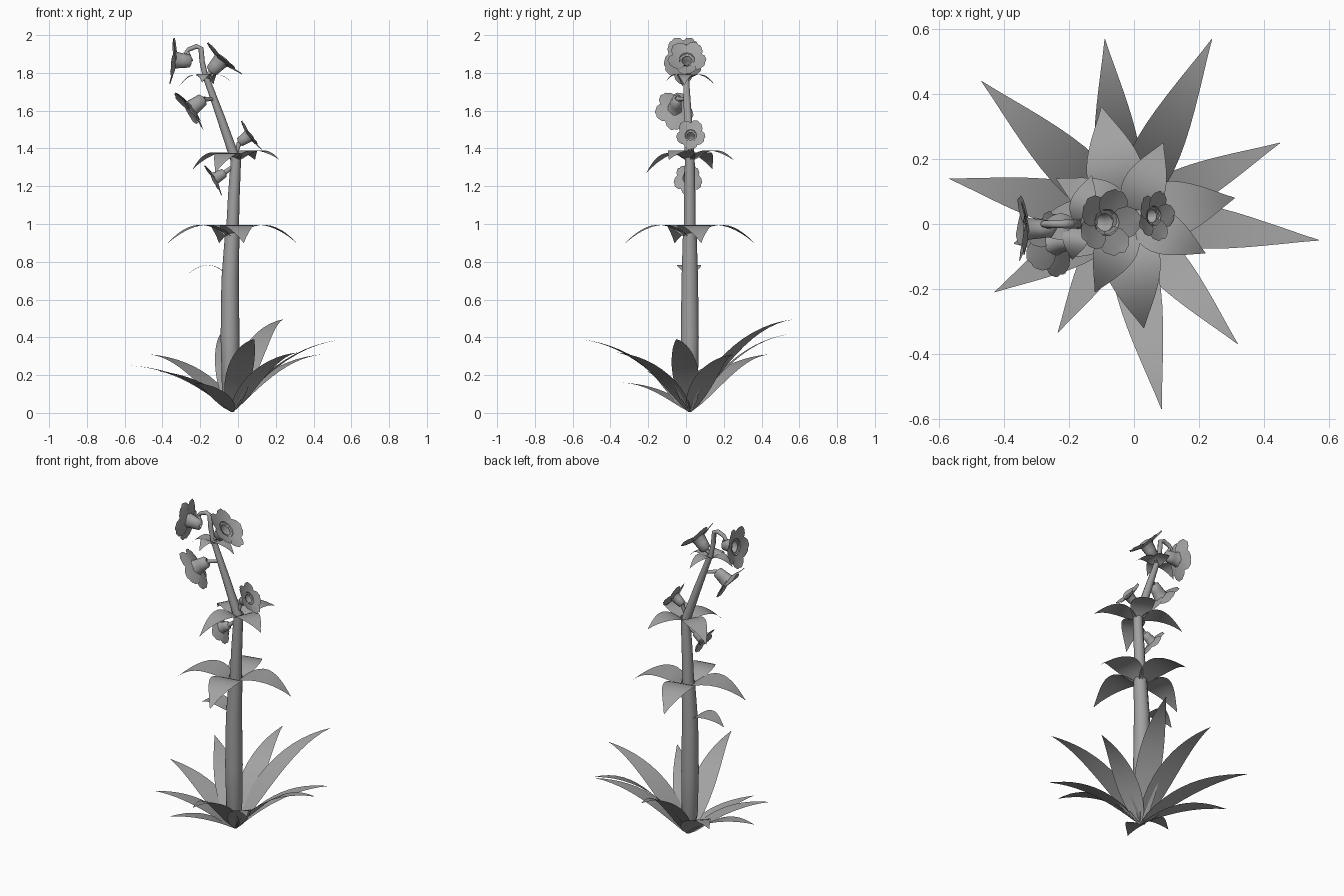
import bpy, math
from mathutils import Vector

old = bpy.data.objects.get("Cube")
if old:
    bpy.data.objects.remove(old, do_unlink=True)

grey = bpy.data.materials.new("plain grey")
grey.use_nodes = True
colour = (0.36, 0.36, 0.36, 1)
grey.diffuse_color = colour
grey.node_tree.nodes["Principled BSDF"].inputs["Base Color"].default_value = colour


def add_grid(name, rows, closed=False):
    """Skin a list of equally long point rows."""
    n = len(rows[0])
    faces = []
    for r in range(len(rows) - 1):
        for c in range(n if closed else n - 1):
            a, b = r * n + c, r * n + (c + 1) % n
            faces.append((a, b, b + n, a + n))
    mesh = bpy.data.meshes.new(name)
    mesh.from_pydata([p for row in rows for p in row], [], faces)
    mesh.materials.append(grey)
    mesh.shade_smooth()
    obj = bpy.data.objects.new(name, mesh)
    bpy.context.collection.objects.link(obj)
    return obj


def tube(name, path, sides=10):
    """Round tube through (x, y, z, radius) stations."""
    pts = [Vector(p[:3]) for p in path]
    rows = []
    for i, p in enumerate(pts):
        d = (pts[min(i + 1, len(pts) - 1)] - pts[max(i - 1, 0)]).normalized()
        u = d.cross(Vector((0, 1, 0))).normalized()
        v = d.cross(u)
        rows.append([p + path[i][3] * (u * math.cos(t) + v * math.sin(t))
                     for t in (math.tau * k / sides for k in range(sides))])
    return add_grid(name, rows, True)


def leaf(name, base, tip, ctrl_z, width, skew=0.8, reach=0.45, steps=12):
    """Flat pointed blade along an arched path; low skew puts the widest part near the base."""
    base, tip = Vector(base), Vector(tip)
    mid = base.lerp(tip, reach)
    mid.z = ctrl_z
    flat = Vector((tip.x - base.x, tip.y - base.y, 0)).normalized()
    side = Vector((-flat.y, flat.x, 0))
    rows = []
    for i in range(steps + 1):
        t = i / steps
        p = base * (1 - t) ** 2 + mid * 2 * t * (1 - t) + tip * t * t
        w = width / 2 * max(0.015, math.sin(math.pi * t ** skew) + 0.12 * (1 - t))
        rows.append([p + side * w * s for s in (-1, 0, 1)])
    return add_grid(name, rows)


def flower(name, root, centre, axis, radius, petals=5):
    """Flared trumpet on a thin stalk with broad overlapping petals, two of them upright."""
    c, d = Vector(centre), Vector(axis).normalized()
    u = d.cross(Vector((0, 1, 0))).normalized()
    if u.z < 0:
        u = -u
    v = d.cross(u)

    def at(r, a, h):
        return c + radius * (r * (u * math.cos(a) * 1.1 + v * math.sin(a) * 0.88) + h * d)

    rings = [(0.12, -0.8), (0.27, -0.72), (0.31, -0.4), (0.35, -0.1), (0.42, 0.02)]
    add_grid(name + "_trumpet", [[at(r, math.tau * k / 10, h) for k in range(10)]
                                 for r, h in rings], True)
    outline = [(0.28, 0.28, -0.06), (0.55, 0.56, 0.0), (0.8, 0.64, 0.06),
               (0.95, 0.5, 0.11), (1.04, 0.22, 0.14)]
    for k in range(petals):
        a = math.pi + math.tau * k / petals
        rows = [[at(r * (1 - 0.04 * (s == 0)), a + s * w / r * 0.85, h + 0.03 * s)
                 for s in (-1, -0.5, 0, 0.5, 1)] for r, w, h in outline]
        add_grid(f"{name}_petal_{k + 1}", rows)
    back = at(0, 0, -0.76)
    tube(name + "_stalk", [(*root, 0.009), (*back, 0.013)], 6)


# Jointed stem
tube("lower_stem", [(-0.035, 0.02, 0.02, 0.015), (-0.04, 0.02, 0.12, 0.045),
                    (-0.042, 0.02, 0.4, 0.05), (-0.042, 0.02, 0.7, 0.046),
                    (-0.03, 0.02, 0.96, 0.038)])
tube("middle_stem", [(-0.03, 0.02, 0.94, 0.034), (-0.022, 0.02, 1.15, 0.031),
                     (-0.01, 0.02, 1.36, 0.027)])
tube("upper_stem", [(-0.01, 0.02, 1.33, 0.027), (-0.09, 0.01, 1.56, 0.022),
                    (-0.17, 0, 1.78, 0.016)])
tube("stem_tip", [(-0.17, 0, 1.77, 0.015), (-0.19, 0, 1.86, 0.014),
                  (-0.196, 0, 1.93, 0.014), (-0.22, 0, 1.94, 0.013),
                  (-0.26, 0, 1.925, 0.012), (-0.28, 0, 1.9, 0.01)], 8)

# Base rosette of long blades
rosette = [(-0.09, 0.57, 0.42), (0.24, 0.57, 0.495), (0.45, 0.25, 0.31), (0.57, -0.05, 0.39),
           (0.32, -0.37, 0.32), (0.085, -0.57, 0.39), (-0.235, -0.335, 0.16),
           (-0.43, -0.21, 0.22), (-0.57, 0.14, 0.25), (-0.47, 0.44, 0.31)]
for i, tip in enumerate(rosette):
    size = math.hypot(tip[0], tip[1])
    leaf(f"base_leaf_{i + 1}", (-0.03, 0.02, 0.005), tip, tip[2] * 0.93,
         0.05 + 0.14 * size, 0.66)

# Whorls of drooping leaves up the stem
whorls = {
    "lower_whorl": ((-0.03, 0.02, 0.92), 1.08, 0.165,
                    [(0.31, 0.08, 0.9), (-0.1, 0.36, 0.9), (0.03, -0.32, 0.9), (-0.37, -0.06, 0.9)]),
    "middle_whorl": ((-0.01, 0.02, 1.33), 1.445, 0.125,
                     [(0.22, -0.09, 1.34), (0.09, 0.25, 1.34), (-0.24, 0.14, 1.29), (-0.12, -0.21, 1.27)]),
    "upper_whorl": ((-0.175, 0, 1.755), 1.835, 0.075,
                    [(-0.02, -0.01, 1.735), (-0.13, 0.15, 1.74), (-0.31, -0.02, 1.73), (-0.19, -0.11, 1.75)]),
}
for name, (base, ctrl, width, tips) in whorls.items():
    for i, tip in enumerate(tips):
        leaf(f"{name}_leaf_{i + 1}", base, tip, ctrl, width)
leaf("single_stem_leaf", (-0.06, 0.02, 0.73), (-0.27, 0.01, 0.73), 0.835, 0.12)

# Flowers
flower("top_flower", (-0.27, 0, 1.915), (-0.335, -0.015, 1.868), (-1, 0, 0.08), 0.113)
flower("upper_flower", (-0.175, 0, 1.78), (-0.085, 0.005, 1.87), (0.68, 0, 0.73), 0.113)
flower("hanging_flower", (-0.125, 0.005, 1.66), (-0.25, -0.06, 1.61), (-0.78, -0.15, -0.6), 0.113)
flower("small_right_flower", (-0.01, 0.02, 1.37), (0.06, 0.025, 1.468), (0.8, 0, 0.55), 0.085)
flower("small_left_flower", (-0.02, 0.02, 1.31), (-0.125, 0.01, 1.24), (-0.85, 0, -0.5), 0.083)
